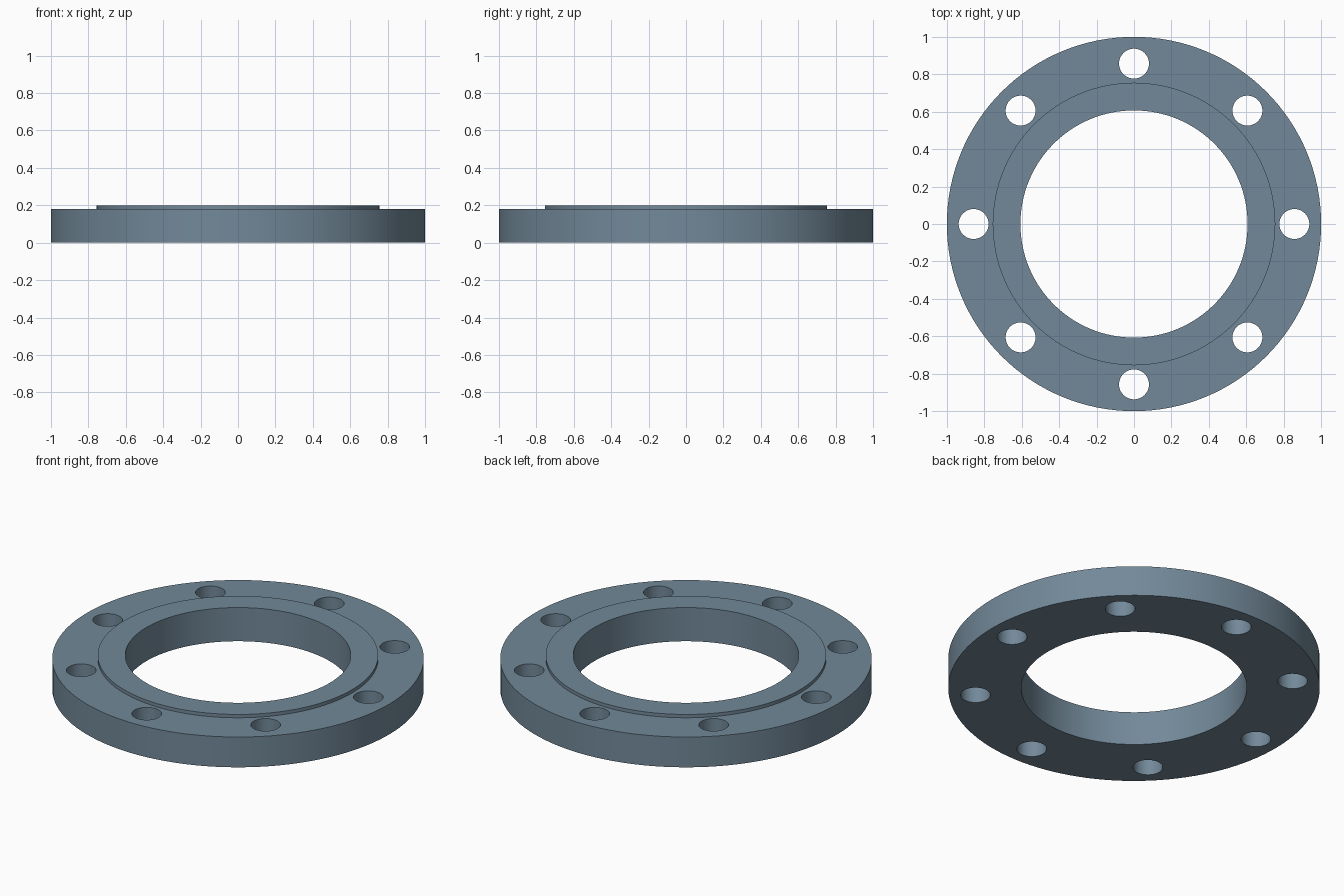
import bpy, bmesh
from math import radians, pi, cos, sin
from mathutils import Matrix

if "Cube" in bpy.data.objects:
    bpy.data.objects.remove(bpy.data.objects["Cube"])

BORE, FACE, RIM = 0.607, 0.755, 1.0
THICK, TOP = 0.18, 0.20
BOLT_CIRCLE, HOLE_R, HOLES = 0.857, 0.08, 8


def make_object(name, bm):
    bmesh.ops.recalc_face_normals(bm, faces=bm.faces[:])
    mesh = bpy.data.meshes.new(name)
    bm.to_mesh(mesh)
    bm.free()
    obj = bpy.data.objects.new(name, mesh)
    bpy.context.collection.objects.link(obj)
    return obj


# Flange ring with raised sealing face: lathed cross-section
profile = [(BORE, 0), (RIM, 0), (RIM, THICK), (FACE, THICK), (FACE, TOP), (BORE, TOP)]
bm = bmesh.new()
verts = [bm.verts.new((r, 0, z)) for r, z in profile]
edges = [bm.edges.new((verts[i], verts[(i + 1) % len(verts)])) for i in range(len(verts))]
bmesh.ops.spin(bm, geom=verts + edges, cent=(0, 0, 0), axis=(0, 0, 1),
               angle=2 * pi, steps=128)
bmesh.ops.remove_doubles(bm, verts=bm.verts[:], dist=1e-4)
flange = make_object("flange", bm)

# Blue-grey steel
steel = bpy.data.materials.new("blue_grey_steel")
steel.diffuse_color = (0.17, 0.25, 0.32, 1)
steel.use_nodes = True
steel.node_tree.nodes["Principled BSDF"].inputs["Base Color"].default_value = steel.diffuse_color
flange.data.materials.append(steel)

# Bolt hole cutters, evenly spaced on the bolt circle
bm = bmesh.new()
for i in range(HOLES):
    a = 2 * pi * i / HOLES
    bmesh.ops.create_cone(bm, cap_ends=True, segments=48, radius1=HOLE_R, radius2=HOLE_R,
                          depth=1, matrix=Matrix.Translation(
                              (BOLT_CIRCLE * cos(a), BOLT_CIRCLE * sin(a), 0.1)))
cutter = make_object("bolt_hole_cutter", bm)
cutter.data.materials.append(steel)
cutter.hide_render = True

# Drill the holes, then shade smooth with sharp rims
cut = flange.modifiers.new("bolt_holes", 'BOOLEAN')
cut.operation = 'DIFFERENCE'
cut.solver = 'EXACT'
cut.object = cutter
bpy.context.view_layer.objects.active = flange
flange.select_set(True)
bpy.ops.object.modifier_apply(modifier=cut.name)
bpy.data.objects.remove(cutter)
bpy.ops.object.shade_smooth_by_angle(angle=radians(30))
